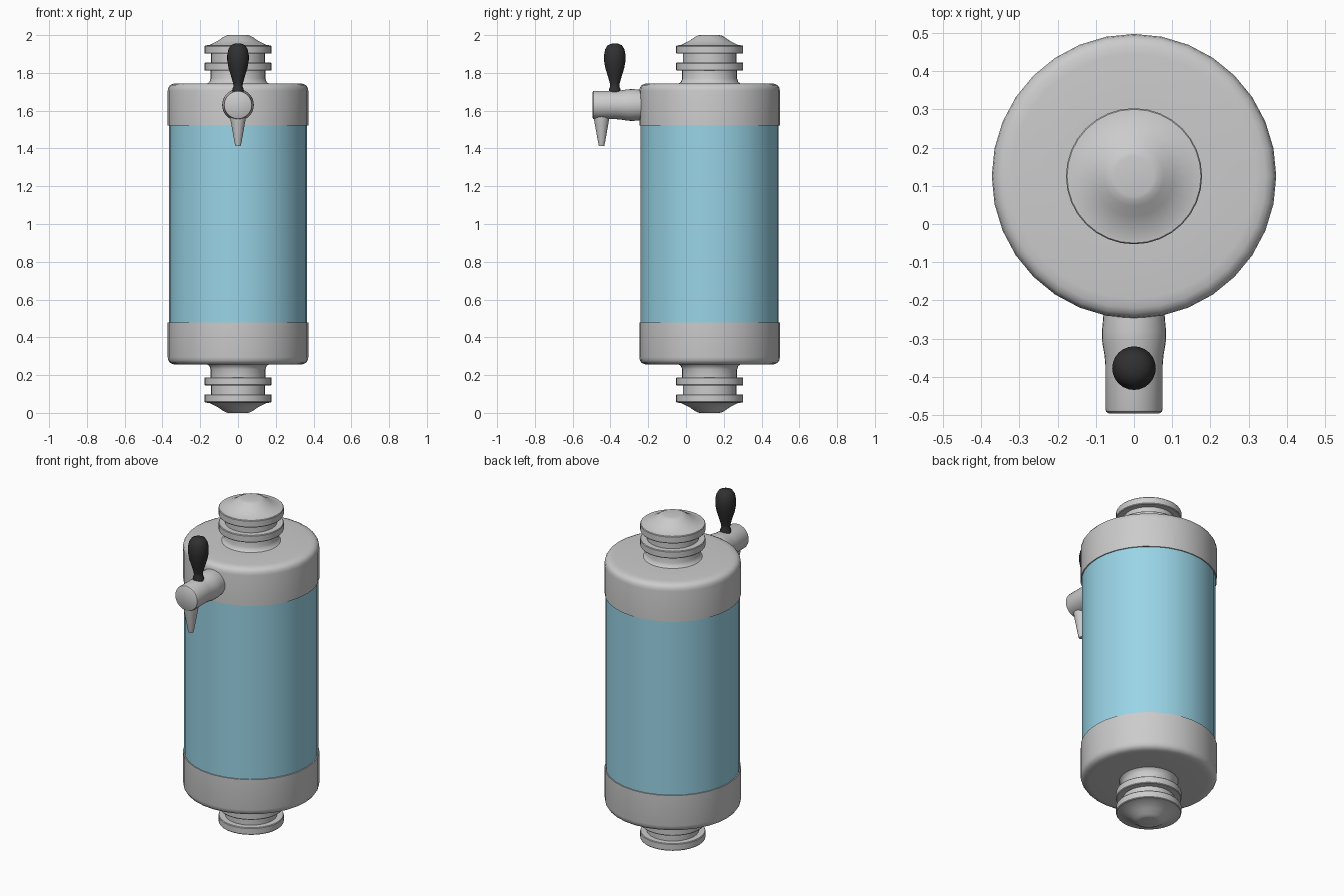
import bpy, bmesh, math
from mathutils import Matrix

if "Cube" in bpy.data.objects:
    bpy.data.objects.remove(bpy.data.objects["Cube"])

CY = 0.125  # y of the main axis


def lathe(name, profile, matrix, segments=32, material=None):
    """Revolve (radius, height) points around z, cap both ends, then place."""
    bm = bmesh.new()
    rings = []
    for r, h in profile:
        rings.append([bm.verts.new((r * math.cos(2 * math.pi * i / segments),
                                    r * math.sin(2 * math.pi * i / segments), h))
                      for i in range(segments)])
    for a, b in zip(rings, rings[1:]):
        for i in range(segments):
            j = (i + 1) % segments
            bm.faces.new((a[i], a[j], b[j], b[i]))
    bm.faces.new(rings[0])
    bm.faces.new(rings[-1])
    bm.transform(matrix)
    bmesh.ops.recalc_face_normals(bm, faces=bm.faces)
    mesh = bpy.data.meshes.new(name)
    bm.to_mesh(mesh)
    bm.free()
    obj = bpy.data.objects.new(name, mesh)
    bpy.context.collection.objects.link(obj)
    if material:
        mesh.materials.append(material)
    bpy.ops.object.select_all(action='DESELECT')
    obj.select_set(True)
    bpy.context.view_layer.objects.active = obj
    bpy.ops.object.shade_smooth_by_angle(angle=math.radians(35))
    return obj


def colour(name, rgb):
    m = bpy.data.materials.new(name)
    m.diffuse_color = (*rgb, 1)
    m.use_nodes = True
    m.node_tree.nodes["Principled BSDF"].inputs["Base Color"].default_value = m.diffuse_color
    return m


blue = colour("blue", (0.32, 0.66, 0.80))
black = colour("black", (0.03, 0.03, 0.03))

# Heights below are measured from the mid-plane z = 1
cap = [(0.362, 0.522), (0.372, 0.522), (0.372, 0.705), (0.369, 0.722),
       (0.360, 0.735), (0.345, 0.742), (0.32, 0.745), (0.15, 0.745)]
knob = [(0.165, 0.742), (0.152, 0.752), (0.145, 0.770), (0.145, 0.812),
        (0.175, 0.812), (0.178, 0.816), (0.178, 0.851), (0.175, 0.855),
        (0.142, 0.855), (0.142, 0.902), (0.175, 0.902), (0.178, 0.906),
        (0.178, 0.941), (0.175, 0.945), (0.150, 0.948), (0.105, 0.971),
        (0.078, 0.990), (0.062, 0.998), (0.052, 1.0)]

# Tank
centre = Matrix.Translation((0, CY, 1))
lathe("tank", [(0.366, -0.53), (0.366, 0.53)], centre, material=blue)

# End caps and ridged knobs, top and bottom
for side, s in (("top", 1), ("bottom", -1)):
    place = centre @ Matrix.Diagonal((1, 1, s, 1))
    lathe(side + "_cap", cap, place)
    lathe(side + "_knob", knob, place)

# Tap barrel, pointing to the front
barrel = [(0.078, -0.22), (0.081, 0.25), (0.084, 0.28), (0.083, 0.31),
          (0.077, 0.345), (0.075, 0.37), (0.075, 0.485), (0.073, 0.491),
          (0.067, 0.495)]
lathe("tap_barrel", [(r, max(h, 0.20)) for r, h in barrel],
      Matrix.Translation((0, 0, 1.63)) @ Matrix.Rotation(math.pi / 2, 4, 'X'))

# Tap spout
lathe("tap_spout", [(0.044, 1.60), (0.042, 1.565), (0.036, 1.53),
                    (0.028, 1.485), (0.020, 1.44), (0.014, 1.412)],
      Matrix.Translation((0, -0.447, 0)), 24)

# Tap handle
lathe("tap_handle", [(0.030, 1.69), (0.030, 1.715), (0.024, 1.728),
                     (0.026, 1.745), (0.036, 1.78), (0.050, 1.825),
                     (0.057, 1.865), (0.057, 1.895), (0.051, 1.925),
                     (0.038, 1.946), (0.020, 1.954), (0.008, 1.956)],
      Matrix.Translation((0, -0.377, 0)), 24, black)
